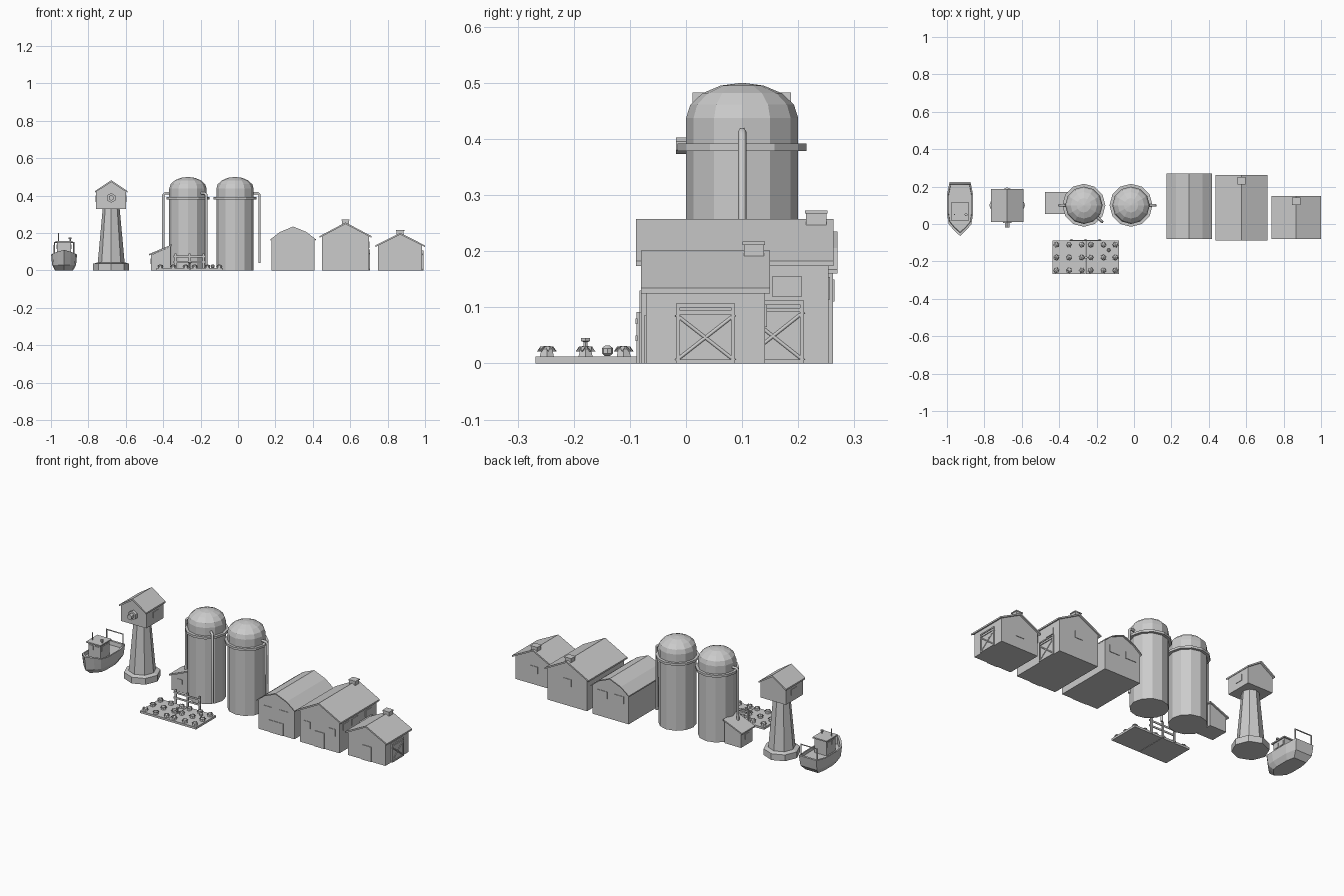
import bpy, bmesh, math, random
from math import sin, cos, pi

if "Cube" in bpy.data.objects:
    bpy.data.objects.remove(bpy.data.objects["Cube"])
random.seed(3)

def mesh(name, verts, faces):
    me = bpy.data.meshes.new(name)
    me.from_pydata(verts, [], faces)
    bm = bmesh.new()
    bm.from_mesh(me)
    bmesh.ops.remove_doubles(bm, verts=bm.verts, dist=1e-5)
    bmesh.ops.recalc_face_normals(bm, faces=bm.faces)
    bm.to_mesh(me)
    bm.free()
    ob = bpy.data.objects.new(name, me)
    bpy.context.collection.objects.link(ob)
    return ob

def prism(name, prof, y0, y1):
    """Extrude an x-z profile along y."""
    n = len(prof)
    v = [(x, y, z) for y in (y0, y1) for x, z in prof]
    f = [tuple(range(n)), tuple(range(n, 2 * n))]
    f += [(i, (i + 1) % n, n + (i + 1) % n, n + i) for i in range(n)]
    return mesh(name, v, f)

def box(name, x, y, z):
    return prism(name, [(x[0], z[0]), (x[1], z[0]), (x[1], z[1]), (x[0], z[1])], *y)

def loft(name, rings):
    """Skin a stack of equal-length rings and cap both ends."""
    n = len(rings[0])
    v = [p for r in rings for p in r]
    f = [tuple(range(n)), tuple(range(len(v) - n, len(v)))]
    for k in range(len(rings) - 1):
        f += [(k*n + i, k*n + (i+1) % n, (k+1)*n + (i+1) % n, (k+1)*n + i) for i in range(n)]
    return mesh(name, v, f)

def lathe(name, cx, cy, prof, n):
    return loft(name, [[(cx + r*cos(2*pi*i/n), cy + r*sin(2*pi*i/n), z) for i in range(n)]
                       for r, z in prof])

def rod(name, pts, r):
    cu = bpy.data.curves.new(name, 'CURVE')
    cu.dimensions = '3D'
    cu.bevel_depth, cu.bevel_resolution, cu.use_fill_caps = r, 1, True
    s = cu.splines.new('POLY')
    s.points.add(len(pts) - 1)
    for p, c in zip(s.points, pts):
        p.co = (*c, 1)
    ob = bpy.data.objects.new(name, cu)
    bpy.context.collection.objects.link(ob)
    return ob

def house(name, cx, hw, y0, y1, eave, apex, over, door, chimney):
    """Gabled building with slab roof, front door and chimney."""
    t, s = 0.009, (apex - 0.009 - eave) / (hw + over)
    prism(name + "_walls", [(cx-hw, 0), (cx+hw, 0), (cx+hw, eave + s*over),
                            (cx, apex - t), (cx-hw, eave + s*over)], y0, y1)
    w = hw + over
    prism(name + "_roof", [(cx-w, eave), (cx, apex-t), (cx+w, eave),
                           (cx+w, eave+t), (cx, apex), (cx-w, eave+t)], y0-.009, y1+.009)
    box(name + "_door", (cx-.031, cx+.031), (y0-.004, y0), (0, door))
    box(name + "_chimney", (cx-.019, cx+.019), chimney, (apex-.04, apex+.01))
    box(name + "_chimney_cap", (cx-.022, cx+.022), (chimney[0]-.002, chimney[1]+.002),
        (apex+.01, apex+.016))
    box(name + "_back_window", (cx-.025, cx+.025), (y1, y1+.003), (eave-.06, eave-.02))

def barn_door(name, x, y0, y1, h):
    """Cross-braced door on a +x wall."""
    box(name + "_panel", (x, x+.003), (y0, y1), (0, h))
    t, X = .007, (x, x+.007)
    for i, y in enumerate((y0, y1 - t)):
        box(f"{name}_stile_{i}", X, (y, y+t), (0, h))
    for i, z in enumerate((0, h-.02, h-t)):
        box(f"{name}_rail_{i}", X, (y0, y1), (z, z+t))
    for i, (a, b) in enumerate(((y0, y1), (y1, y0))):
        rod(f"{name}_brace_{i}", [(x+.003, a, .005), (x+.003, b, h-.02)], .0035)

# Fishing boat: hull lofted from a half outline (y, half width, rim height)
half = [(-.064, 0, .11), (-.03, .036, .1), (.0, .061, .09), (.05, .069, .084),
        (.16, .069, .084), (.225, .056, .09)]
BX = -.93
outline = [(w, y, z) for y, w, z in half] + [(-w, y, z) for y, w, z in half[:0:-1]]
def ring(s, zf):
    return [(BX + x*s, .1 + (y-.1)*s, zf(z)) for x, y, z in outline]
loft("boat_hull", [ring(.7, lambda z: 0), ring(.93, lambda z: .03), ring(.97, lambda z: z*.7),
                   ring(1, lambda z: z), ring(.9, lambda z: z), ring(.88, lambda z: .068)])
box("boat_cabin", (BX-.038, BX+.038), (.026, .11), (.068, .15))
box("boat_cabin_roof", (BX-.045, BX+.045), (.016, .117), (.15, .157))
for s in (-1, 1):
    box("boat_front_window", (BX+s*.018-.013, BX+s*.018+.013), (.023, .026), (.115, .14))
    for y in (.035, .075):
        xs = sorted((BX+s*.038, BX+s*.041))
        box("boat_side_window", xs, (y, y+.028), (.115, .14))
rod("boat_mast", [(BX-.03, .05, .157), (BX-.03, .05, .2)], .003)
lathe("boat_lamp", BX+.032, .05, [(.004, .157), (.004, .167), (.008, .167), (.008, .176)], 8)
rod("stern_gantry", [(BX-.052, .212, .08), (BX-.052, .212, .15),
                     (BX+.052, .212, .15), (BX+.052, .212, .08)], .004)

# Windmill tower
TX = -.678
lathe("tower_base", TX, .1, [(.096, 0), (.096, .036), (.074, .043)], 8)
lathe("tower_shaft", TX, .1, [(.072, .04), (.045, .335)], 8)
prism("tower_head", [(TX-.08, .33), (TX+.08, .33), (TX+.08, .425), (TX, .472), (TX-.08, .425)],
      .023, .177)
prism("tower_head_roof", [(TX-.087, .416), (TX, .472), (TX+.087, .416),
                          (TX+.087, .425), (TX, .483), (TX-.087, .425)], .012, .187)
for n, r, y0, y1 in (("hub_plate", .026, .005, .03), ("hub_cap", .015, -.018, .01)):
    prism(n, [(TX + r*sin(i*pi/3), .388 + r*cos(i*pi/3)) for i in range(6)], y0, y1)
for s in (-1, 1):
    box("head_window", sorted((TX+s*.08, TX+s*.083)), (.085, .13), (.365, .4))

# Silos with domes, rings and pipes
dome = [(.1*cos(a), .437 + .063*sin(a)) for a in (pi/8, pi/4, 3*pi/8)]
for name, sx in (("silo_left", -.268), ("silo_right", -.016)):
    lathe(name, sx, .1, [(.1, 0), (.1, .437)] + dome + [(.002, .5)], 12)
    lathe(name + "_ring", sx, .1, [(.1, .379), (.115, .379), (.115, .392), (.1, .392)], 12)
def silo_pipe(name, sx, ang, low):
    d = lambda r, z: (sx + r*cos(ang), .1 + r*sin(ang), z)
    rod(name, [d(.08, .413), d(.122, .413), d(.131, .404), d(.131, low)], .0075)
silo_pipe("right_silo_pipe", -.016, 0, .04)
silo_pipe("left_silo_side_pipe", -.268, pi, .1)
silo_pipe("left_silo_front_pipe", -.268, -.73, .02)

# Lean-to shed beside the left silo
prism("shed_walls", [(-.465, 0), (-.36, 0), (-.36, .128), (-.465, .083)], .06, .165)
prism("shed_roof", [(-.476, .08), (-.356, .13), (-.356, .138), (-.476, .088)], .053, .172)
box("shed_window", (-.43, -.395), (.057, .06), (.05, .075))
box("shed_side_window", (-.468, -.465), (.095, .13), (.035, .065))

# Crop field, plants and fence
for i, (a, b) in enumerate(((-.435, -.258), (-.256, -.079))):
    box(f"field_bed_{i}", (a, b), (-.268, -.087), (0, .012))
for x in (-.415, -.347, -.279, -.231, -.163, -.1):
    for y in (-.248, -.179, -.111):
        lathe("crop", x, y, [(.015, .01), (.011, .026), (.004, .031)], 6)
        a0 = random.random()
        for k in range(6):
            a = a0 + k*pi/3
            p = lambda r, t, z: (x + r*cos(a+t), y + r*sin(a+t), z)
            mesh("crop_leaf", [p(.003, 0, .031), p(.012, .4, .03), p(.018, 0, .021), p(.012, -.4, .03),
                               p(.008, 0, .022)], [(0, 1, 2, 3), (0, 1, 4), (1, 2, 4), (2, 3, 4), (3, 0, 4)])
lathe("round_crop", -.135, -.14, [(.004, .013), (.01, .018), (.01, .027), (.004, .032)], 8)
lathe("sprinkler_stem", -.257, -.179, [(.004, .012), (.004, .038), (.009, .04), (.009, .045)], 6)
for x in (-.335, -.26, -.185):
    box("fence_post", (x-.005, x+.005), (-.088, -.08), (0, .092))
for z in (.04, .07):
    box("fence_rail", (-.345, -.175), (-.09, -.086), (z, z+.01))

# Gambrel barn
gam = [(.18, 0), (.41, 0), (.41, .165), (.365, .2), (.295, .231), (.225, .2), (.18, .165)]
prism("gambrel_barn", gam, -.073, .262)
prism("gambrel_roof", [(.174, .16), (.225, .2), (.295, .229), (.365, .2), (.416, .16), (.416, .167),
                       (.365, .206), (.295, .235), (.225, .206), (.174, .167)], -.08, .27)
box("gambrel_door", (.25, .34), (-.076, -.073), (0, .07))
for x in (.21, .315):
    box("gambrel_front_window", (x, x+.055), (-.076, -.073), (.115, .145))
    box("gambrel_back_window", (x, x+.065), (.262, .265), (.11, .15))

# Large barn and small barn
house("large_barn", .575, .125, -.08, .254, .174, .257, .015, .09, (.214, .25))
barn_door("large_barn_side_door", .7, .1, .21, .112)
for y in (-.05, .03, .153):
    box("large_barn_side_window", (.7, .704), (y, y+.054), (.119, .155))
for x in (.475, .635):
    box("large_barn_front_window", (x, x+.04), (-.083, -.08), (.09, .13))
house("small_barn", .867, .118, -.071, .141, .125, .201, .015, .085, (.103, .139))
barn_door("small_barn_side_door", .985, -.018, .087, .107)
